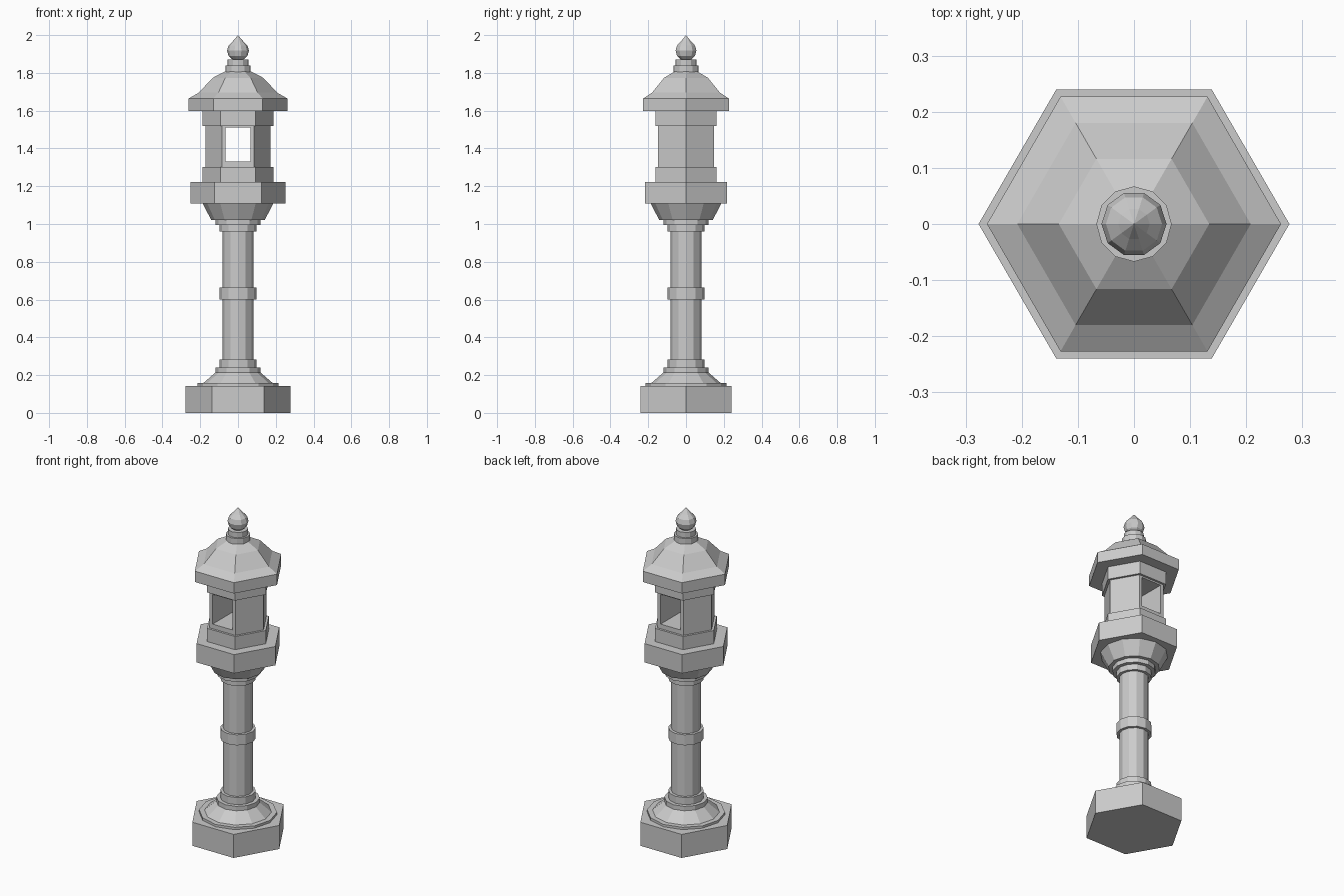
import bpy, bmesh
from math import sin, cos, tau

if "Cube" in bpy.data.objects:
    bpy.data.objects.remove(bpy.data.objects["Cube"])


def lathe(name, sides, profile):
    """Revolve (radius, z) points with flat faces; first vertex on +x."""
    bm = bmesh.new()
    rings = [[bm.verts.new((r * cos(tau * i / sides), r * sin(tau * i / sides), z))
              for i in range(sides)] for r, z in profile]
    for a, b in zip(rings, rings[1:]):
        for i in range(sides):
            j = (i + 1) % sides
            bm.faces.new((a[i], a[j], b[j], b[i]))
    bm.faces.new(rings[0][::-1])
    bm.faces.new(rings[-1])
    bmesh.ops.remove_doubles(bm, verts=bm.verts, dist=1e-5)
    mesh = bpy.data.meshes.new(name)
    bm.to_mesh(mesh)
    bm.free()
    obj = bpy.data.objects.new(name, mesh)
    bpy.context.collection.objects.link(obj)
    return obj


def drum(name, sides, r, z0, z1):
    return lathe(name, sides, [(r, z0), (r, z1)])


# Base
drum("base_plinth", 6, 0.277, 0, 0.143)
lathe("base_flare", 12, [(0.215, 0.143), (0.215, 0.157), (0.185, 0.157), (0.12, 0.213)])
drum("base_ring_lower", 12, 0.12, 0.213, 0.24)
drum("base_ring_upper", 12, 0.098, 0.24, 0.283)

# Post with collars
drum("post", 12, 0.082, 0.283, 0.96)
drum("post_band", 12, 0.098, 0.6, 0.664)
drum("neck_ring_lower", 12, 0.098, 0.96, 0.995)
drum("neck_ring_upper", 12, 0.12, 0.995, 1.022)
lathe("capital", 12, [(0.142, 1.022), (0.187, 1.108)])

# Lantern
drum("platform", 6, 0.251, 1.108, 1.222)
drum("lantern_sill", 6, 0.187, 1.222, 1.302)
body = drum("lantern_body", 6, 0.172, 1.302, 1.52)
drum("lantern_lintel", 6, 0.187, 1.52, 1.598)

# Window running from front to back
bpy.ops.mesh.primitive_cube_add(size=1, location=(0, 0, 1.42))
cutter = bpy.context.object
cutter.name = "window_cutter"
cutter.scale = (0.132, 0.6, 0.18)
cutter.hide_render = True
cutter.display_type = 'WIRE'
cut = body.modifiers.new("window", 'BOOLEAN')
cut.operation = 'DIFFERENCE'
cut.solver = 'EXACT'
cut.object = cutter

# Roof
lathe("roof", 6, [(0.262, 1.598), (0.262, 1.664), (0.208, 1.695),
                  (0.134, 1.774), (0.06, 1.812)])

# Finial
drum("finial_ring_lower", 12, 0.067, 1.805, 1.84)
drum("finial_ring_upper", 12, 0.055, 1.84, 1.872)
lathe("finial_ball", 10, [(0.03, 1.872), (0.05, 1.89), (0.058, 1.918),
                          (0.05, 1.945), (0.028, 1.967), (0, 2.0)])
